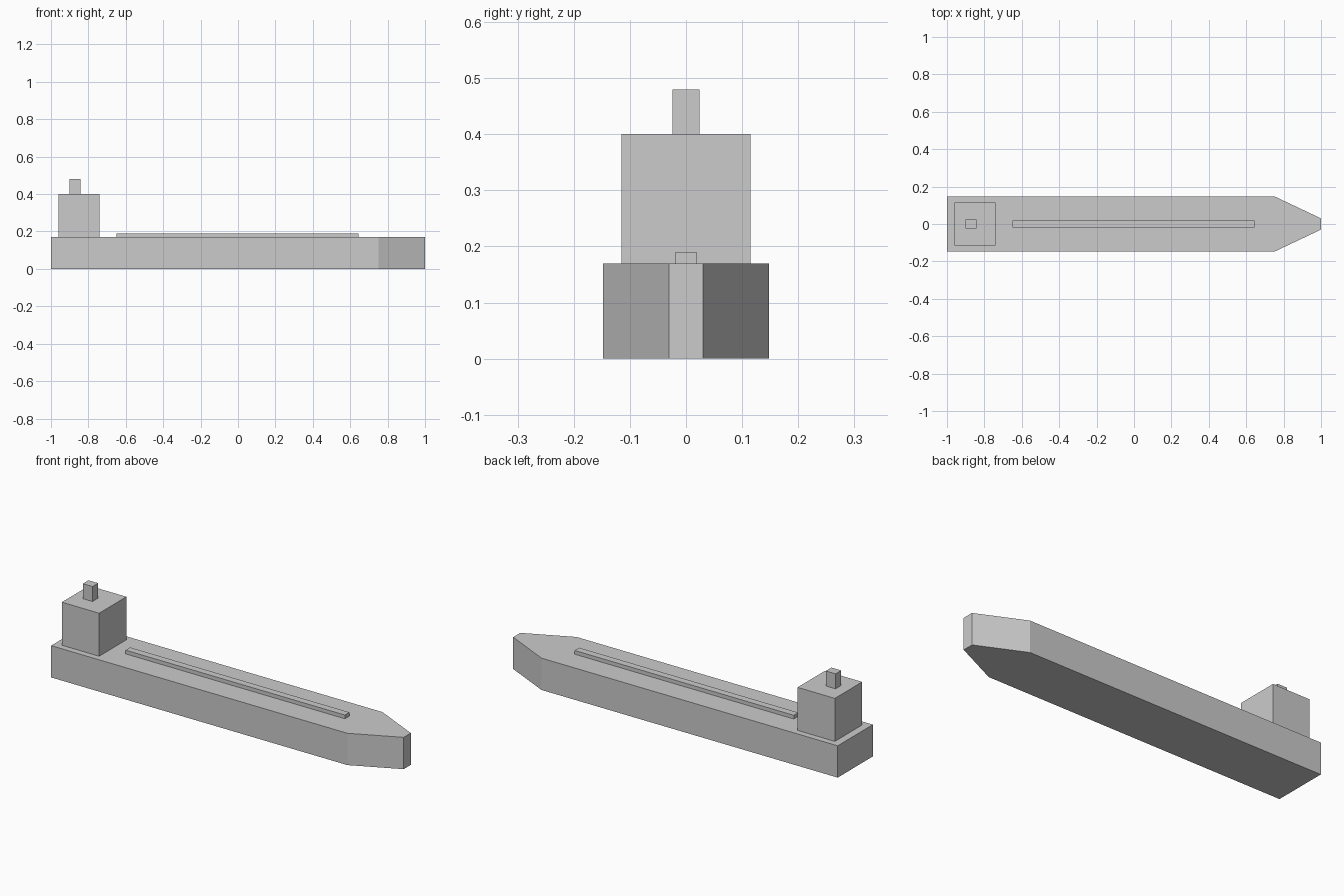
import bpy
import bmesh

cube = bpy.data.objects.get("Cube")
if cube:
    bpy.data.objects.remove(cube, do_unlink=True)

GREY = (0.6, 0.6, 0.6, 1.0)
paint = bpy.data.materials.new("plain_grey")
paint.use_nodes = True
paint.diffuse_color = GREY
paint.node_tree.nodes["Principled BSDF"].inputs["Base Color"].default_value = GREY


def prism(name, outline, bottom, top):
    """Extrude a plan outline straight up between two heights."""
    bm = bmesh.new()
    base = bm.faces.new([bm.verts.new((x, y, bottom)) for x, y in outline])
    result = bmesh.ops.extrude_face_region(bm, geom=[base], use_keep_orig=True)
    for item in result["geom"]:
        if isinstance(item, bmesh.types.BMVert):
            item.co.z = top
    bmesh.ops.recalc_face_normals(bm, faces=bm.faces[:])
    mesh = bpy.data.meshes.new(name)
    bm.to_mesh(mesh)
    bm.free()
    mesh.materials.append(paint)
    obj = bpy.data.objects.new(name, mesh)
    bpy.context.collection.objects.link(obj)
    return obj


def mirrored(side):
    """Close a half outline by mirroring it across the centreline."""
    return side + [(x, -y) for x, y in reversed(side)]


DECK = 0.17
ROOF = 0.40

# Hull with a tapered, blunt bow
prism("hull", mirrored([(-1, -0.148), (0.75, -0.148), (1, -0.03)]), 0, DECK)

# Bridge house at the stern, with the funnel on its roof
prism("bridge_house", mirrored([(-0.96, -0.115), (-0.74, -0.115)]), DECK, ROOF)
prism("funnel", mirrored([(-0.90, -0.024), (-0.843, -0.024)]), ROOF, 0.48)

# Long pipe run along the deck
prism("deck_pipe", mirrored([(-0.65, -0.019), (0.645, -0.019)]), DECK, 0.19)
